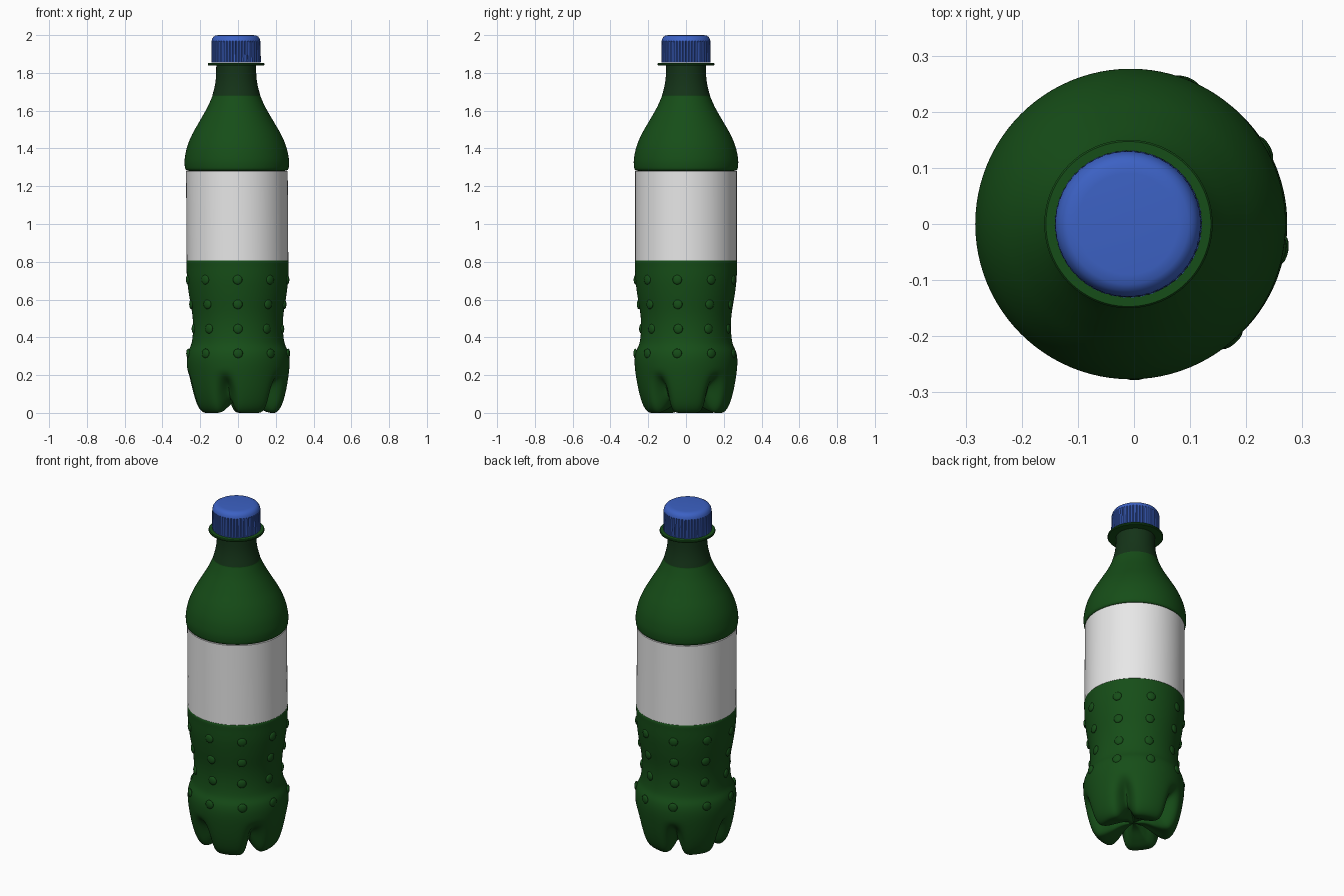
import bpy
import bmesh
from math import sin, cos, pi, radians, exp
from mathutils import Matrix, Vector

cube = bpy.data.objects.get("Cube")
if cube:
    bpy.data.objects.remove(cube, do_unlink=True)


def material(name, rgb):
    mat = bpy.data.materials.new(name)
    mat.use_nodes = True
    mat.diffuse_color = (*rgb, 1)
    mat.node_tree.nodes["Principled BSDF"].inputs["Base Color"].default_value = (*rgb, 1)
    return mat


GREEN = material("bottle green", (0.008, 0.075, 0.009))
DARK = material("dark neck green", (0.007, 0.033, 0.009))
WHITE = material("label white", (0.8, 0.8, 0.8))
BLUE = material("cap blue", (0.045, 0.12, 0.55))


def finish(name, bm, mat, angle=35):
    """Turn a bmesh into a shaded object, with the slight lean of the bottle."""
    bmesh.ops.recalc_face_normals(bm, faces=bm.faces)
    for v in bm.verts:
        v.co.x += 0.003 - 0.007 * v.co.z
    mesh = bpy.data.meshes.new(name)
    bm.to_mesh(mesh)
    bm.free()
    mesh.materials.append(mat)
    obj = bpy.data.objects.new(name, mesh)
    bpy.context.collection.objects.link(obj)
    bpy.ops.object.select_all(action="DESELECT")
    obj.select_set(True)
    bpy.context.view_layer.objects.active = obj
    bpy.ops.object.shade_smooth_by_angle(angle=radians(angle))
    return obj


def smooth_path(points, steps=5):
    """Catmull-Rom curve through (radius, height) points."""
    pts = [Vector(p) for p in points]
    pts = [pts[0]] + pts + [pts[-1]]
    out = []
    for a, b, c, d in zip(pts, pts[1:], pts[2:], pts[3:]):
        for i in range(steps):
            t = i / steps
            out.append(0.5 * (2 * b + (c - a) * t + (2 * a - 5 * b + 4 * c - d) * t ** 2
                              + (3 * b - a - 3 * c + d) * t ** 3))
    return out + [pts[-1]]


def lathe(path, segments=96, shape=None, closed=False, caps=False):
    """Spin a profile round z; shape(r, z, angle, index) may alter each point."""
    bm = bmesh.new()
    rings = []
    for r, z in path:
        ring = []
        for i in range(segments):
            a = 2 * pi * i / segments
            rr, zz = shape(r, z, a, i) if shape else (r, z)
            ring.append(bm.verts.new((rr * cos(a), rr * sin(a), zz)))
        rings.append(ring)
    pairs = list(zip(rings, rings[1:]))
    if closed:
        pairs.append((rings[-1], rings[0]))
    for lo, hi in pairs:
        for i in range(segments):
            j = (i + 1) % segments
            bm.faces.new((lo[i], lo[j], hi[j], hi[i]))
    if caps:
        bm.faces.new(rings[0])
        bm.faces.new(rings[-1])
    return bm


# Lower body with five feet divided by grooves
def feet(r, z, a, i):
    step = 2 * pi / 5
    d = (a - radians(38) + step / 2) % step - step / 2
    t = min(max((0.24 - z) / 0.2, 0), 1)
    t = t * t * (3 - 2 * t)
    groove = exp(-(d / 0.17) ** 2) * t
    return r * (1 - 0.22 * groove), z + 0.07 * groove * min(r / 0.12, 1)


lower_path = smooth_path([
    (0.004, 0.06), (0.06, 0.05), (0.12, 0.02), (0.165, 0.002), (0.2, 0.004),
    (0.228, 0.04), (0.25, 0.11), (0.266, 0.2), (0.272, 0.27), (0.266, 0.32),
    (0.246, 0.37), (0.238, 0.44), (0.241, 0.52), (0.257, 0.62), (0.267, 0.7),
    (0.27, 0.77), (0.27, 0.805), (0.255, 0.812)])
finish("lower_body", lathe(lower_path, 160, feet, caps=True), GREEN, 50)


# Grip bumps in four rows of nine
def radius_at(z):
    return min((p for p in lower_path if p.y > 0.1), key=lambda p: abs(p.y - z)).x


bumps = bmesh.new()
for z in (0.705, 0.575, 0.445, 0.315):
    for k in range(9):
        place = (Matrix.Rotation(radians(270 + 40 * k), 4, "Z")
                 @ Matrix.Translation((radius_at(z), 0, z))
                 @ Matrix.Diagonal((0.01, 0.025, 0.025, 1)))
        bmesh.ops.create_uvsphere(bumps, u_segments=16, v_segments=10, radius=1, matrix=place)
finish("grip_bumps", bumps, GREEN, 60)

# Label sleeve
finish("label", lathe([(0.25, 0.808), (0.269, 0.808), (0.269, 1.28), (0.25, 1.28)],
                      closed=True), WHITE)

# Shoulder and neck
shoulder_path = smooth_path([
    (0.25, 1.281), (0.27, 1.287), (0.276, 1.31), (0.275, 1.35), (0.262, 1.41),
    (0.235, 1.475), (0.195, 1.545), (0.155, 1.615), (0.13, 1.67), (0.127, 1.68)])
finish("shoulder", lathe(shoulder_path), GREEN)
neck_path = smooth_path([(0.127, 1.68), (0.114, 1.73), (0.107, 1.78), (0.105, 1.85)])
finish("neck", lathe(neck_path), DARK)

# Collar ring under the cap
finish("neck_ring", lathe([(0.09, 1.838), (0.147, 1.838), (0.15, 1.842),
                           (0.15, 1.848), (0.147, 1.852), (0.09, 1.852)],
                          closed=True), GREEN)


# Screw cap with fine vertical ridges
def ridges(r, z, a, i):
    cut = 0.007 if i % 4 == 0 and 1.86 < z < 1.965 else 0
    return r - cut, z


cap_path = [(0.1, 1.855), (0.13, 1.855), (0.131, 1.862), (0.13, 1.96), (0.129, 1.968),
            (0.126, 1.98), (0.119, 1.991), (0.108, 1.998), (0.09, 2.0), (0.004, 2.0)]
finish("cap", lathe(cap_path, 192, ridges, caps=True), BLUE, 30)
